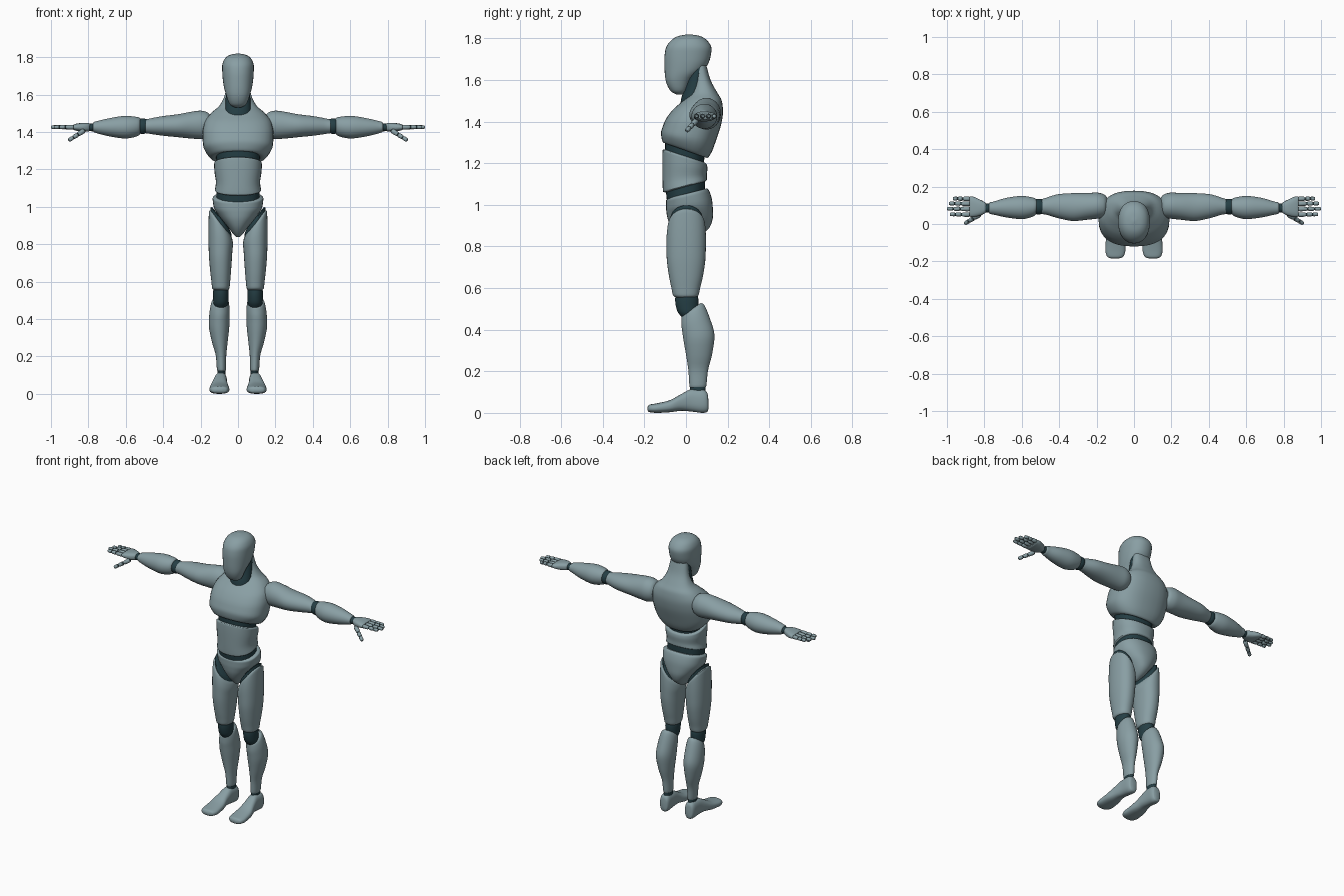
import bpy, bmesh, math
from mathutils import Matrix, Vector


def material(name, rgb):
    m = bpy.data.materials.new(name)
    m.diffuse_color = (*rgb, 1)
    return m


SHELL = material("grey_blue_shell", (0.25, 0.345, 0.37))
JOINT = material("dark_teal_joint", (0.018, 0.048, 0.058))


def smooth_rows(rows, steps):
    """Monotone spline through the section rows."""
    rows = [tuple(r) + (0,) * (7 - len(r)) for r in rows]
    n = len(rows)

    def slope(i, k):
        if i in (0, n - 1):
            j = max(i, 1)
            return rows[j][k] - rows[j - 1][k]
        a, b = rows[i][k] - rows[i - 1][k], rows[i + 1][k] - rows[i][k]
        return 2 * a * b / (a + b) if a * b > 0 else 0
    out = []
    for i in range(n - 1):
        for s in range(steps):
            t = s / steps
            h = (2*t**3 - 3*t**2 + 1, t**3 - 2*t**2 + t, 3*t**2 - 2*t**3, t**3 - t**2)
            out.append([h[0] * rows[i][k] + h[1] * slope(i, k) + h[2] * rows[i + 1][k]
                        + h[3] * slope(i + 1, k) for k in range(7)])
    return out + [list(rows[-1])]


def loft(name, rows, axis="z", mat=SHELL, power=2.0, sides=32, steps=4, mirror=False, matrix=None):
    """Rows: position, u min, u max, v min, v max, slope along v, slope along u."""
    bm = bmesh.new()
    rings = []
    for t, u0, u1, v0, v1, sv, su in smooth_rows(rows, steps):
        ring = []
        for i in range(sides):
            a = 2 * math.pi * i / sides
            c, s = math.cos(a), math.sin(a)
            du = (u1 - u0) / 2 * math.copysign(abs(c) ** (2 / power), c)
            dv = (v1 - v0) / 2 * math.copysign(abs(s) ** (2 / power), s)
            u, v, w = (u0 + u1) / 2 + du, (v0 + v1) / 2 + dv, t + sv * dv + su * du
            co = {"z": (u, v, w), "y": (u, w, v), "x": (w, u, v)}[axis]
            ring.append(bm.verts.new(co))
        rings.append(ring)
    for a, b in zip(rings, rings[1:]):
        for i in range(sides):
            j = (i + 1) % sides
            bm.faces.new((a[i], a[j], b[j], b[i]))
    bm.faces.new(rings[0])
    bm.faces.new(rings[-1])
    if matrix:
        bm.transform(matrix)
    bmesh.ops.recalc_face_normals(bm, faces=bm.faces[:])
    me = bpy.data.meshes.new(name)
    bm.to_mesh(me)
    bm.free()
    me.materials.append(mat)
    ob = bpy.data.objects.new(name, me)
    bpy.context.collection.objects.link(ob)
    bpy.context.view_layer.objects.active = ob
    ob.select_set(True)
    bpy.ops.object.shade_smooth_by_angle(angle=math.radians(40))
    ob.select_set(False)
    if mirror:
        m = ob.modifiers.new("mirror", "MIRROR")
        m.use_mirror_merge = False
    return ob


def sym(*rows):
    """Rows with one half width, for parts on the centre line."""
    return [(r[0], -r[1], r[1], *r[2:]) for r in rows]


# Head and neck
loft("head", sym((1.53, .015, -.045, -.015), (1.545, .042, -.072, 0), (1.60, .064, -.098, .03),
                 (1.65, .077, -.103, .088), (1.70, .083, -.104, .115), (1.75, .085, -.098, .123),
                 (1.79, .072, -.072, .102), (1.812, .043, -.035, .066), (1.82, .004, .01, .02)), power=2.2)
loft("throat", sym((1.44, .078, -.03, .08), (1.50, .070, -.025, .08), (1.57, .066, -.005, .09),
                   (1.66, .062, .01, .10)), mat=JOINT)

# Torso
loft("chest", sym((1.27, .10, -.085, .075, -.35), (1.262, .135, -.108, .10, -.35),
                  (1.285, .165, -.117, .122, -.28), (1.33, .187, -.12, .146, -.12),
                  (1.39, .19, -.107, .17), (1.45, .18, -.07, .178), (1.50, .145, -.015, .172),
                  (1.54, .10, .025, .15), (1.60, .070, .038, .118), (1.67, .058, .04, .098)), power=2.4)
loft("upper_waist_joint", sym((1.20, .11, -.10, .085, -.33), (1.29, .12, -.10, .09, -.33)),
     mat=JOINT, power=2.3)
loft("abdomen", sym((1.085, .11, -.098, .088, .27), (1.092, .124, -.11, .10, .27),
                    (1.13, .118, -.113, .10, .1), (1.19, .126, -.114, .103, -.15),
                    (1.228, .128, -.112, .10, -.33), (1.235, .115, -.10, .09, -.33)), power=2.3)
loft("lower_waist_joint", sym((1.03, .115, -.09, .09, .26), (1.10, .115, -.098, .092, .26)),
     mat=JOINT, power=2.3)
loft("pelvis", sym((.838, .010, -.02, .03), (.86, .03, -.045, .08), (.90, .060, -.075, .118),
                   (.95, .100, -.092, .13), (1.00, .13, -.096, .127, .1), (1.045, .136, -.096, .11, .25),
                   (1.056, .125, -.085, .10, .25)), power=2.3)

# Legs
loft("hip_joint", [(.84, .035, .148, -.078, .082, 0, 1.25), (.925, .036, .147, -.078, .082, 0, 1.25),
                   (.942, .05, .135, -.06, .065, 0, 1.25)], mat=JOINT, mirror=True)
loft("thigh", [(.555, .052, .13, -.05, .05), (.565, .046, .138, -.062, .06), (.60, .042, .142, -.07, .068),
               (.66, .037, .149, -.082, .082), (.75, .031, .156, -.093, .094),
               (.83, .027, .158, -.094, .096, 0, .5), (.90, .030, .155, -.086, .092, 0, 1.2),
               (.915, .04, .146, -.072, .078, 0, 1.25)], power=2.2, mirror=True)
loft("knee", [(.455, .065, .12, -.015, .05), (.49, .052, .132, -.042, .058), (.54, .05, .133, -.052, .06),
              (.58, .055, .128, -.05, .05)], mat=JOINT, mirror=True)
loft("shin", [(.12, .07, .107, .022, .09), (.127, .065, .112, .017, .097), (.20, .063, .118, .012, .105),
              (.28, .055, .14, 0, .125), (.37, .046, .156, -.015, .137), (.44, .045, .152, -.022, .115, .2),
              (.49, .05, .14, -.022, .085, .6), (.50, .06, .128, -.01, .07, .7)], mirror=True)
loft("ankle", [(.09, .066, .111, .02, .095), (.13, .067, .110, .02, .094)], mat=JOINT, mirror=True)
loft("foot", [(-.185, .085, .12, .012, .028), (-.177, .06, .141, .004, .039), (-.14, .046, .153, 0, .046),
              (-.08, .049, .15, .003, .06), (-.02, .058, .136, .010, .092), (.03, .059, .127, .006, .114),
              (.08, .058, .125, 0, .113), (.103, .065, .117, .006, .095), (.108, .08, .10, .02, .06)],
     axis="y", power=2.5, mirror=True)

# Arms
loft("upper_arm", [(.145, .05, .145, 1.39, 1.485), (.16, .036, .158, 1.372, 1.503),
                   (.20, .028, .168, 1.362, 1.514), (.25, .023, .166, 1.365, 1.508),
                   (.32, .016, .165, 1.372, 1.495), (.40, .03, .16, 1.38, 1.485),
                   (.47, .05, .14, 1.39, 1.472), (.497, .055, .13, 1.395, 1.465),
                   (.503, .065, .12, 1.405, 1.455)], axis="x", mirror=True)
loft("elbow", [(.48, .06, .128, 1.40, 1.465), (.51, .05, .135, 1.388, 1.473),
               (.545, .06, .128, 1.40, 1.465)], axis="x", mat=JOINT, mirror=True)
loft("forearm", [(.52, .06, .13, 1.395, 1.47), (.53, .045, .138, 1.382, 1.478),
                 (.60, .026, .15, 1.365, 1.486), (.68, .035, .14, 1.375, 1.475),
                 (.75, .05, .12, 1.392, 1.459), (.772, .055, .115, 1.40, 1.452),
                 (.777, .065, .105, 1.41, 1.442)], axis="x", mirror=True)
loft("wrist", [(.76, .060, .11, 1.403, 1.447), (.81, .062, .11, 1.405, 1.445)],
     axis="x", mat=JOINT, mirror=True)

# Hands
loft("palm", [(.79, .066, .108, 1.41, 1.442), (.797, .058, .116, 1.404, 1.447),
              (.825, .044, .131, 1.401, 1.449), (.86, .038, .146, 1.406, 1.445),
              (.875, .039, .147, 1.409, 1.441), (.88, .043, .143, 1.413, 1.437)],
     axis="x", power=2.6, mirror=True)


def finger(name, start, tip, r):
    """Three rounded segments on a dark inner rod."""
    a, b = Vector(start), Vector(tip)
    length = (b - a).length
    place = Matrix.Translation(a) @ (b - a).to_track_quat("X", "Z").to_matrix().to_4x4()
    ring = lambda t, q: (t * length, -q, q, -q, q)
    opts = dict(axis="x", sides=12, steps=2, mirror=True, matrix=place)
    loft(name + "_rod", [ring(0, r * .7), ring(.8, r * .6)], mat=JOINT, **opts)
    cuts = (0, .42, .72, 1)
    for i in range(3):
        t0, t1, q = cuts[i] + .02, cuts[i + 1], r * (1 - .08 * i)
        d = t1 - t0
        loft(f"{name}_segment_{i + 1}", [ring(t0, q * .6), ring(t0 + d * .12, q), ring(t0 + d * .8, q * .92),
                                         ring(t1, q * .5)], **opts)


for label, y, end in (("index", .050, .985), ("middle", .080, 1.0), ("ring", .108, .99), ("little", .134, .968)):
    finger(label + "_finger", (.876, y, 1.426), (end, y + .002, 1.426), .0125)
finger("thumb", (.822, .052, 1.408), (.905, .002, 1.355), .0135)
